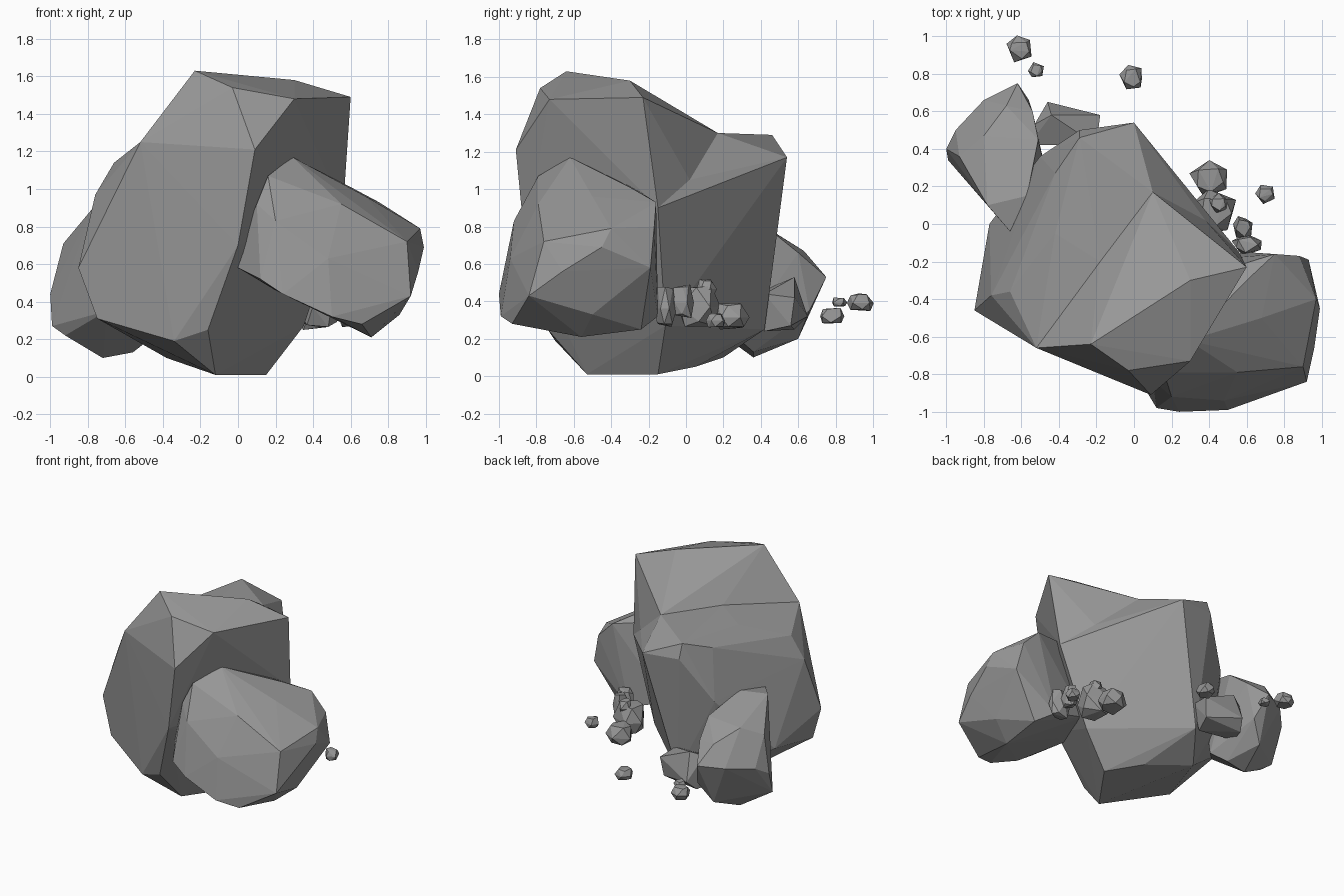
import bpy, bmesh, random
from math import sin, cos, pi
from mathutils import Vector

random.seed(4)

# Dark grey stone
stone = bpy.data.materials.new("stone")
stone.diffuse_color = (.31, .31, .31, 1)


def hull_rock(name, points):
    """Faceted rock: convex hull around a few corner points."""
    bm = bmesh.new()
    for p in points:
        bm.verts.new(p)
    bmesh.ops.convex_hull(bm, input=bm.verts[:])
    loose = [v for v in bm.verts if not v.link_faces]
    bmesh.ops.delete(bm, geom=loose, context='VERTS')
    bmesh.ops.recalc_face_normals(bm, faces=bm.faces[:])
    me = bpy.data.meshes.new(name)
    bm.to_mesh(me)
    bm.free()
    me.materials.append(stone)
    ob = bpy.data.objects.new(name, me)
    bpy.context.collection.objects.link(ob)
    return ob


def pebble(name, centre, half):
    """Small chipped stone: hull of jittered directions filling a box."""
    pts = []
    for ring, (z, r) in enumerate(((-1, .75), (-.1, 1), (1, .7))):
        for k in range(5):
            a = 2 * pi * (k + ring * .4) / 5 + random.uniform(-.3, .3)
            pts.append(Vector(centre) + Vector((half[0] * r * cos(a),
                       half[1] * r * sin(a), half[2] * z * random.uniform(.7, 1))))
    return hull_rock(name, pts)


# Corners where the front and back masses of the large rock meet
seam = [(.10, .17, 1.30), (.38, .02, 1.05), (.56, -.15, .90), (.35, -.11, .27),
        (.15, -.15, .01), (-.12, -.53, .01), (-.18, -.20, 1.31),
        (-.52, -.66, 1.25), (-.85, -.46, .58), (-.75, -.50, .31)]

# Large rock, tall front mass
hull_rock("large_rock_front", seam + [
    (-.23, -.64, 1.63), (.30, -.30, 1.58), (.60, -.23, 1.49), (.30, -.73, 1.48),
    (-.03, -.78, 1.54), (.09, -.91, 1.21), (-.16, -.74, .25), (-.34, -.70, .19),
    (.00, -.86, .70)])

# Large rock, lower back mass
hull_rock("large_rock_back", seam + [
    (-.42, -.05, 1.28), (-.66, -.36, 1.14), (-.76, -.38, .97), (-.29, .46, 1.29),
    (.00, .54, 1.17), (-.29, .50, 1.18), (-.42, .27, 1.22), (-.50, .36, .85),
    (-.22, .42, .25), (-.38, .20, .10), (-.48, .28, .35), (-.77, .00, .42),
    (-.05, .05, .05)])

# Right boulder leaning on the front corner
hull_rock("right_boulder", [
    (.29, -.62, 1.17), (.16, -.79, 1.07), (.10, -.83, .92), (.60, -.30, 1.01),
    (.75, -.16, .93), (.30, -.30, 1.02), (.88, -.17, .80), (.97, -.40, .79),
    (.99, -.45, .69), (.93, -.19, .58), (.92, -.84, .43), (.96, -.66, .56),
    (.71, -.56, .21), (.66, -.93, .28), (.50, -.99, .32), (.24, -1.0, .44),
    (.12, -.98, .52), (.00, -.78, .58), (.02, -.72, .73), (.48, -.94, .63),
    (.20, -.60, .46), (.60, -.15, .32), (.30, -.20, .42), (.72, -.24, .25),
    (.86, -.50, .33), (.20, -.92, .83), (.55, -.79, .92),
    (.90, -.76, .72), (.68, -.50, .96)])

# Left boulder at the back corner
hull_rock("left_boulder", [
    (-.62, .75, .53), (-.80, .66, .52), (-.68, .63, .67), (-.80, .47, .77),
    (-.93, .36, .71), (-.95, .50, .50), (-1.0, .40, .44), (-.99, .34, .27),
    (-.92, .30, .22), (-.72, .36, .10), (-.56, .36, .13), (-.47, .28, .20),
    (-.66, .60, .20), (-.56, .66, .35), (-.66, -.04, .86), (-.78, .10, .89),
    (-.57, .15, .88), (-.70, .02, .35), (-.54, .60, .66), (-.51, .45, .78)])

# Wedge stone tucked between left boulder and large rock
hull_rock("wedge_stone", [
    (-.46, .65, .32), (-.44, .58, .53), (-.18, .58, .42), (-.20, .56, .27),
    (-.20, .42, .44), (-.56, .42, .46), (-.53, .53, .50), (-.57, .42, .28),
    (-.50, .58, .25), (-.25, .42, .24)])

# Scattered debris: centre, half size
debris = [
    ((.40, .24, .32), (.11, .10, .075)), ((.43, .07, .38), (.13, .12, .12)),
    ((.45, .11, .47), (.055, .055, .05)), ((.58, -.02, .40), (.055, .07, .09)),
    ((.60, -.11, .37), (.085, .06, .11)), ((.70, .16, .30), (.055, .055, .04)),
    ((-.61, .93, .395), (.075, .075, .05)), ((-.52, .82, .395), (.045, .045, .025)),
    ((-.01, .78, .325), (.07, .07, .045))]
for i, (c, h) in enumerate(debris):
    pebble(f"small_stone_{i + 1}", c, h)
